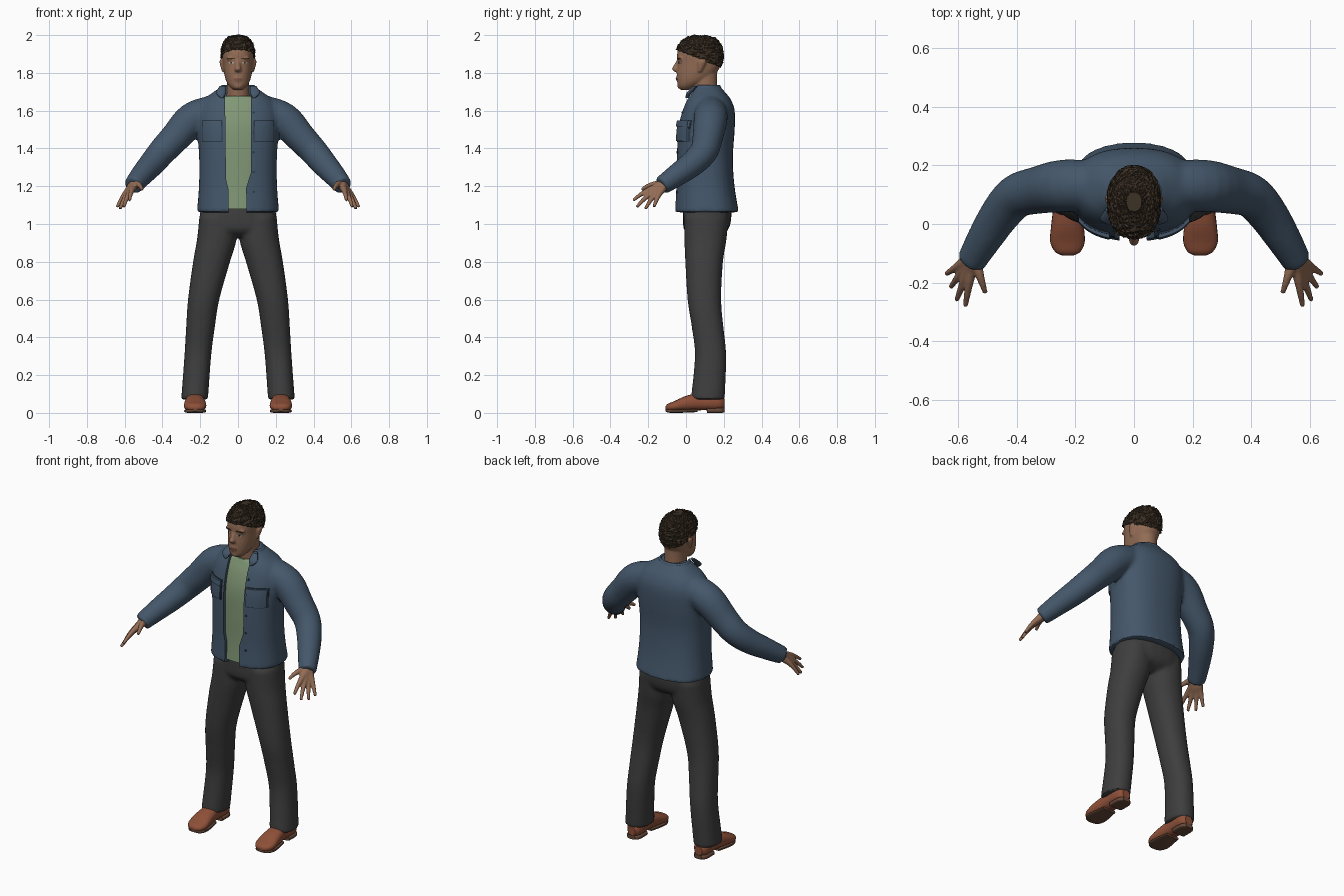
import bpy, bmesh, math, random
from mathutils import Vector, Matrix
from mathutils.bvhtree import BVHTree

random.seed(4)
cube = bpy.data.objects.get("Cube")
if cube:
    bpy.data.objects.remove(cube, do_unlink=True)


def material(name, *rgb):
    m = bpy.data.materials.new(name)
    m.use_nodes = True
    m.diffuse_color = (*rgb, 1)
    bsdf = m.node_tree.nodes["Principled BSDF"]
    bsdf.inputs["Base Color"].default_value = (*rgb, 1)
    bsdf.inputs["Roughness"].default_value = 0.8
    return m


DENIM = material("blue jacket", 0.058, 0.095, 0.145)
SEAM = material("dark seam", 0.025, 0.04, 0.06)
GREEN = material("green shirt", 0.22, 0.31, 0.18)
CHARCOAL = material("charcoal trousers", 0.048, 0.048, 0.05)
SKIN = material("skin", 0.29, 0.15, 0.09)
HAIR = material("dark brown hair", 0.045, 0.03, 0.018)
LEATHER = material("tan leather", 0.27, 0.08, 0.04)
SOLE = material("brown sole", 0.13, 0.065, 0.04)
WHITE = material("eye white", 0.5, 0.45, 0.4)
LIP = material("lip", 0.24, 0.1, 0.07)


def smooth_rings(rings, steps):
    """Catmull-Rom interpolation between the key rings."""
    out = []
    for i in range(len(rings) - 1):
        a, b, c, d = (rings[min(max(i + k, 0), len(rings) - 1)] for k in (-1, 0, 1, 2))
        for s in range(steps):
            t = s / steps
            out.append([0.5 * (2 * q + (r - p) * t + (2 * p - 5 * q + 4 * r - w) * t * t
                               + (3 * q - p - 3 * r + w) * t ** 3)
                        for p, q, r, w in zip(a, b, c, d)])
    return out + [list(rings[-1])]


def loft(bm, rings, axis="Z", sides=24, power=2.0, steps=4):
    """Closed skin over rings (x, y, z, radius, radius); PATH rings face along the path."""
    rings = smooth_rings(rings, steps)
    loops = []
    for i, (x, y, z, ra, rb) in enumerate(rings):
        ahead = Vector(rings[min(i + 1, len(rings) - 1)][:3]) - Vector(rings[max(i - 1, 0)][:3])
        loop = []
        for k in range(sides):
            c, s = math.cos(math.tau * k / sides), math.sin(math.tau * k / sides)
            u = math.copysign(abs(c) ** (2 / power), c) * max(ra, 0.001)
            v = math.copysign(abs(s) ** (2 / power), s) * max(rb, 0.001)
            p = Vector((u, 0, v)) if axis == "Y" else Vector((u, v, 0))
            if axis == "PATH":
                p = ahead.to_track_quat("Z", "Y") @ p
            loop.append(bm.verts.new(p + Vector((x, y, z))))
        loops.append(loop)
    for a, b in zip(loops, loops[1:]):
        for k in range(sides):
            n = (k + 1) % sides
            bm.faces.new((a[k], a[n], b[n], b[k]))
    bm.faces.new(loops[0][::-1])
    bm.faces.new(loops[-1])


def apply(ob, kind, **settings):
    mod = ob.modifiers.new(kind, kind)
    for key, value in settings.items():
        setattr(mod, key, value)
    bpy.ops.object.modifier_apply(modifier=mod.name)


def finish(name, bm, mat, voxel=0, relax=0, cutter=None, angle=40):
    """Turn a bmesh into an object, optionally fused into one surface and cut."""
    bmesh.ops.recalc_face_normals(bm, faces=bm.faces[:])
    me = bpy.data.meshes.new(name)
    bm.to_mesh(me)
    bm.free()
    ob = bpy.data.objects.new(name, me)
    bpy.context.collection.objects.link(ob)
    bpy.ops.object.select_all(action="DESELECT")
    ob.select_set(True)
    bpy.context.view_layer.objects.active = ob
    if voxel:
        apply(ob, "REMESH", mode="VOXEL", voxel_size=voxel)
        apply(ob, "SMOOTH", factor=0.5, iterations=relax)
    if cutter:
        apply(ob, "BOOLEAN", operation="DIFFERENCE", object=cutter, solver="EXACT")
    ob.data.materials.clear()
    ob.data.materials.append(mat)
    if angle:
        bpy.ops.object.shade_smooth_by_angle(angle=math.radians(angle))
    return ob


def surface_of(ob):
    bm = bmesh.new()
    bm.from_mesh(ob.data)
    tree = BVHTree.FromBMesh(bm)
    bm.free()
    return tree


def plate(name, tree, x, z, w, h, thick, mat, round_=False, n=8):
    """Thin patch laid on the front of a surface."""
    bm = bmesh.new()
    grid = []
    for j in range(n + 1):
        row = []
        for i in range(n + 1):
            u, v = 2 * i / n - 1, 2 * j / n - 1
            if round_:
                u, v = u * math.sqrt(1 - v * v / 2), v * math.sqrt(1 - u * u / 2)
            px, pz = x + u * w / 2, z + v * h / 2
            hit = tree.ray_cast(Vector((px, -1, pz)), Vector((0, 1, 0)))[0]
            row.append(bm.verts.new((px, (hit.y if hit else 0) - thick, pz)))
        grid.append(row)
    for a, b in zip(grid, grid[1:]):
        for i in range(n):
            bm.faces.new((a[i], a[i + 1], b[i + 1], b[i]))
    ext = bmesh.ops.extrude_face_region(bm, geom=bm.faces[:], use_keep_orig=True)["geom"]
    bmesh.ops.translate(bm, vec=(0, thick + 0.004, 0),
                        verts=[e for e in ext if isinstance(e, bmesh.types.BMVert)])
    return finish(name, bm, mat)


# Cutter for the open jacket front
bm = bmesh.new()
outline = [(-.05, 1.0), (-.05, 1.18), (-.064, 1.24), (-.066, 1.5), (-.072, 1.8),
           (.065, 1.8), (.07, 1.55), (.068, 1.27), (.043, 1.19), (.047, 1.0)]
front = bm.faces.new([bm.verts.new((x, -0.3, z)) for x, z in outline])
ext = bmesh.ops.extrude_face_region(bm, geom=[front], use_keep_orig=True)["geom"]
bmesh.ops.translate(bm, vec=(0, 0.39, 0), verts=[e for e in ext if isinstance(e, bmesh.types.BMVert)])
cutter = finish("opening_cutter", bm, DENIM, angle=0)
cutter.hide_render = True

# Jacket: torso and sleeves fused into one
torso = [(0, .11, 1.062, .218, .17), (0, .102, 1.2, .207, .155), (0, .098, 1.35, .206, .15),
         (0, .106, 1.5, .215, .152), (0, .118, 1.6, .21, .14), (0, .12, 1.66, .18, .117),
         (0, .117, 1.7, .128, .088), (0, .11, 1.73, .085, .07)]
sleeve = [(.12, .13, 1.6, .085, .085), (.24, .13, 1.555, .09, .09), (.33, .115, 1.46, .081, .081),
          (.4, .095, 1.385, .075, .075), (.455, .035, 1.32, .069, .069),
          (.51, -.05, 1.258, .06, .06), (.557, -.13, 1.202, .05, .05)]
bm = bmesh.new()
loft(bm, torso, power=2.4, sides=32)
for s in (1, -1):
    loft(bm, [(s * x, y, z, a, b) for x, y, z, a, b in sleeve], "PATH")
jacket = finish("jacket", bm, DENIM, 0.011, 6, cutter)
jacket_front = surface_of(jacket)

# Collar band and its points
bm = bmesh.new()
loft(bm, [(0, .112, 1.685, .12, .092), (0, .11, 1.715, .1, .08), (0, .108, 1.735, .088, .072),
          (0, .108, 1.73, .078, .064), (0, .108, 1.69, .075, .06)], sides=32)
finish("collar", bm, DENIM, cutter=cutter)
for s, side in ((1, "left"), (-1, "right")):
    bm = bmesh.new()
    loft(bm, [(s * .082, .05, 1.73, .015, .012), (s * .09, .018, 1.695, .027, .014),
              (s * .085, .005, 1.668, .008, .008)], sides=12)
    finish(side + "_collar_point", bm, DENIM)
    # Chest pockets with flaps
    plate(side + "_pocket_seam", jacket_front, s * .137, 1.492, .108, .114, .006, SEAM)
    plate(side + "_pocket", jacket_front, s * .137, 1.492, .1, .106, .012, DENIM)
    plate(side + "_pocket_flap", jacket_front, s * .137, 1.532, .106, .03, .018, DENIM)
for i in range(5):
    plate("button_%d" % i, jacket_front, .083, 1.17 + i * .105, .012, .012, .005, SEAM, True, 4)
bpy.data.objects.remove(cutter, do_unlink=True)

# Shirt under the jacket
bm = bmesh.new()
loft(bm, [(x, y, max(z, 1.08), a - .025, b - .018) for x, y, z, a, b in torso[:-2]]
     + [(0, .105, 1.678, .074, .076)], power=2.4, sides=32)
finish("shirt", bm, GREEN)

# Trousers: seat and legs fused into one
bm = bmesh.new()
loft(bm, [(0, .112, 1.11, .195, .125), (0, .112, 1.03, .203, .128), (0, .106, .97, .19, .117),
          (0, .1, .935, .13, .075)], power=2.3)
leg = [(.105, .108, 1.04, .1, .118), (.112, .103, .92, .105, .112), (.14, .096, .8, .098, .1),
       (.182, .097, .6, .083, .089), (.199, .115, .45, .076, .084), (.213, .13, .3, .071, .083),
       (.23, .115, .07, .071, .09)]
for s in (1, -1):
    loft(bm, [(s * x, y, z, a, b) for x, y, z, a, b in leg], power=2.2)
finish("trousers", bm, CHARCOAL, 0.011, 4)

# Shoes and hands
shoe = [(.225, .203, .05, .025, .025), (.225, .17, .057, .046, .043), (.226, .08, .06, .047, .046),
        (.227, .0, .05, .055, .04), (.227, -.06, .036, .059, .027),
        (.226, -.095, .03, .043, .019), (.226, -.108, .027, .018, .008)]
tread = [(.227, .06, .012, .042, .008), (.227, -.04, .01, .058, .01),
         (.226, -.09, .011, .044, .01), (.226, -.108, .014, .015, .006)]
heel = [(.225, .205, .014, .024, .012), (.225, .18, .013, .044, .013), (.225, .11, .013, .045, .013)]
tips = [(.575, -.28, 1.125), (.605, -.26, 1.09), (.625, -.215, 1.08), (.64, -.17, 1.09)]
for s, side in ((1, "left"), (-1, "right")):
    for name, rings, mat, power in (("shoe", shoe, LEATHER, 2.4), ("sole", tread, SOLE, 4),
                                    ("heel", heel, SOLE, 4)):
        bm = bmesh.new()
        loft(bm, [(s * x, y, z, a, b) for x, y, z, a, b in rings], "Y", power=power)
        finish(side + "_" + name, bm, mat)
    bm = bmesh.new()
    wrist = Vector((s * .548, -.108, 1.222))
    for tip in tips + [(.507, -.235, 1.182)]:
        tip = Vector((s * tip[0], *tip[1:]))
        sag = Vector((0, 0, .008))
        path = [(wrist, .027), (wrist.lerp(tip, .28), .021), (wrist.lerp(tip, .52) + sag, .0155),
                (wrist.lerp(tip, .78) + sag, .0115), (tip, .0085)]
        loft(bm, [(*p, r, r) for p, r in path], "PATH", sides=12)
    finish(side + "_hand", bm, SKIN, 0.005, 3)

# Head: skull, neck, nose, brow, chin, lips and ears fused into one
skull = [(0, -.005, 1.71, .025, .022), (0, .008, 1.73, .047, .05), (0, .035, 1.76, .064, .082),
         (0, .056, 1.8, .074, .105), (0, .071, 1.85, .08, .117), (0, .072, 1.9, .083, .119),
         (0, .073, 1.94, .076, .108), (0, .075, 1.972, .056, .08), (0, .075, 1.988, .022, .03)]
bm = bmesh.new()
loft(bm, skull, power=2.2, sides=32)
loft(bm, [(0, .112, 1.63, .066, .068), (0, .1, 1.71, .06, .066), (0, .1, 1.82, .06, .066)])
loft(bm, [(0, -.036, 1.872, .009, .01), (0, -.05, 1.84, .012, .015), (0, -.056, 1.82, .018, .019),
          (0, -.048, 1.806, .014, .012)], sides=16)
loft(bm, [(0, -.03, 1.717, .02, .012), (0, -.03, 1.735, .026, .016), (0, -.03, 1.75, .012, .01)], sides=16)
loft(bm, [(0, -.04, 1.755, .012, .008), (0, -.042, 1.767, .025, .012), (0, -.042, 1.782, .014, .008)], sides=16)
for s in (1, -1):
    loft(bm, [(s * .036, -.022, 1.865, .014, .01), (s * .036, -.026, 1.877, .026, .016),
              (s * .034, -.024, 1.89, .014, .012)], sides=16)
    loft(bm, [(s * .076, .072, 1.805, .008, .01), (s * .082, .078, 1.83, .01, .016),
              (s * .087, .086, 1.86, .011, .022), (s * .086, .086, 1.874, .006, .012)], sides=16)
head = finish("head", bm, SKIN, 0.006, 3)
face = surface_of(head)

# Painted face details
for s, side in ((1, "left"), (-1, "right")):
    plate(side + "_eye", face, s * .036, 1.854, .028, .01, .002, WHITE, True)
    plate(side + "_iris", face, s * .036, 1.854, .011, .01, .004, HAIR, True)
    plate(side + "_eyebrow", face, s * .037, 1.876, .042, .008, .003, HAIR, True)
plate("lips", face, 0, 1.768, .046, .013, .002, LIP, True)

# Short curly hair: grown skull, trimmed along the hairline and roughened
bm = bmesh.new()
loft(bm, [(x, y, z + .006, a + .003, b + .002) for x, y, z, a, b in skull[3:]], power=2.2, sides=72, steps=9)
bmesh.ops.bisect_plane(bm, geom=bm.verts[:] + bm.edges[:] + bm.faces[:], clear_inner=True,
                       plane_co=(0, -.045, 1.922), plane_no=(0, .4, 1))
bm.normal_update()
for v in bm.verts:
    v.co += v.normal * random.uniform(-.001, .009) + Vector((0, 0, random.uniform(-.004, .002)))
finish("hair", bm, HAIR, angle=0)
